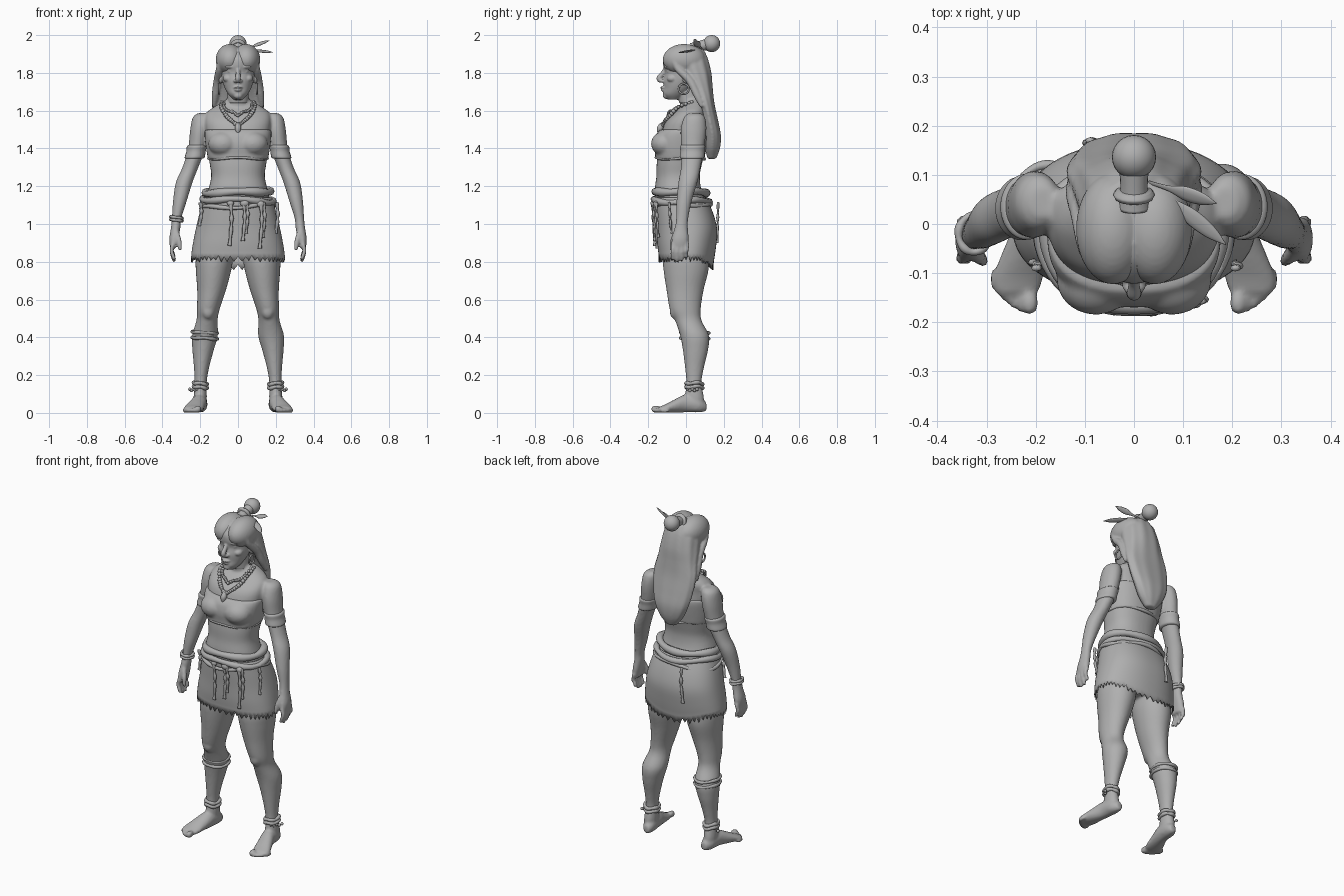
import bpy, bmesh, math, random
from mathutils import Vector, Matrix

random.seed(4)
grey = bpy.data.materials.new("stone_grey")
grey.diffuse_color = (0.43, 0.43, 0.43, 1)


def smooth(rows, k=5, closed=False):
    """Catmull-Rom interpolation of tuples."""
    n, out = len(rows), []
    pick = (lambda i: rows[i % n]) if closed else (lambda i: rows[min(max(i, 0), n - 1)])
    for i in range(n if closed else n - 1):
        p = [pick(i + j) for j in (-1, 0, 1, 2)]
        for s in range(k):
            t = s / k
            out.append(tuple(0.5 * (2 * b + (c - a) * t + (2 * a - 5 * b + 4 * c - d) * t * t
                                    + (3 * b - a - 3 * c + d) * t ** 3) for a, b, c, d in zip(*p)))
    return out if closed else out + [rows[-1]]


def skin(bm, rings, closed=False):
    rings = [[bm.verts.new(p) for p in r] for r in rings]
    n = len(rings[0])
    for a, b in zip(rings, rings[1:] + (rings[:1] if closed else [])):
        for i in range(n):
            bm.faces.new((a[i], a[(i + 1) % n], b[(i + 1) % n], b[i]))
    if not closed:
        bm.faces.new(rings[0])
        bm.faces.new(rings[-1])


def loft(bm, rows, power=2.0, s=1, along_y=False, ripple=0, n=40):
    """Rows are (x, y, z, half width, half depth)."""
    rings = []
    for x, y, z, ra, rb in smooth(rows):
        ring = []
        for i in range(n):
            a = math.tau * i / n
            m = 1 + ripple * math.cos(10 * a)
            c, d = [math.copysign(abs(f(a)) ** (2 / power), f(a)) * m for f in (math.cos, math.sin)]
            ring.append((s * (x + ra * c), y, z + rb * d) if along_y else (s * (x + ra * c), y + rb * d, z))
        rings.append(ring)
    skin(bm, rings)


def tube(bm, rows, s=1, closed=False, ref=(0, 0, 1), flat=1.0, n=10, k=5):
    """Rows are (x, y, z, radius)."""
    pts = smooth(rows, k, closed)
    m, rings = len(pts), []
    co = [Vector((s * p[0], p[1], p[2])) for p in pts]
    for i, p in enumerate(co):
        a = co[(i - 1) % m] if closed else co[max(i - 1, 0)]
        b = co[(i + 1) % m] if closed else co[min(i + 1, m - 1)]
        t = (b - a).normalized()
        u = t.cross(Vector(ref)).normalized()
        v = u.cross(t)
        rings.append([p + pts[i][3] * (u * math.cos(w) + v * flat * math.sin(w))
                      for w in (math.tau * j / n for j in range(n))])
    skin(bm, rings, closed)


def ball(bm, c, r, s=1, seg=16):
    r = (r, r, r) if isinstance(r, (int, float)) else r
    m = Matrix.Translation((s * c[0], c[1], c[2])) @ Matrix.Diagonal((*r, 1))
    bmesh.ops.create_uvsphere(bm, u_segments=seg, v_segments=seg // 2 + 2, radius=1, matrix=m)


def hoop(bm, x, y, z, rx, ry, r, tilt=0, wave=0, s=1):
    """Horizontal cord round a limb or the waist."""
    tube(bm, [(x + rx * math.cos(a), y + ry * math.sin(a),
               z + tilt * math.cos(a) + wave * math.sin(3 * a), r * (1 + 0.15 * math.sin(5 * a)))
              for a in (math.tau * i / 24 for i in range(24))], s, True, n=8, k=2)


def finish(name, bm, voxel=0, passes=3):
    bmesh.ops.recalc_face_normals(bm, faces=bm.faces)
    me = bpy.data.meshes.new(name)
    bm.to_mesh(me)
    bm.free()
    me.materials.append(grey)
    me.shade_smooth()
    ob = bpy.data.objects.new(name, me)
    bpy.context.collection.objects.link(ob)
    if voxel:
        rm = ob.modifiers.new("fuse", 'REMESH')
        rm.mode, rm.voxel_size, rm.use_smooth_shade = 'VOXEL', voxel, True
        sm = ob.modifiers.new("soften", 'SMOOTH')
        sm.factor, sm.iterations = 0.5, passes
    return ob


# Body: torso, neck, arms, hands, legs and feet fused into one skin
bm = bmesh.new()
loft(bm, [(0, .01, .84, .13, .10), (0, .01, .92, .19, .135), (0, .01, 1.0, .20, .145),
          (0, -.01, 1.08, .182, .138), (0, -.04, 1.17, .16, .125), (0, -.042, 1.25, .142, .115),
          (0, -.035, 1.32, .15, .12), (0, -.02, 1.40, .162, .125), (0, -.01, 1.47, .168, .122),
          (0, 0, 1.54, .175, .108), (0, .025, 1.59, .165, .085), (0, .042, 1.63, .11, .06),
          (0, .04, 1.665, .05, .045)], 2.3)
loft(bm, [(0, .045, 1.58, .075, .07), (0, .025, 1.65, .058, .058), (0, .01, 1.74, .055, .058)])
for s in (-1, 1):
    loft(bm, [(.185, .045, 1.587, .025, .03), (.194, .045, 1.565, .045, .055), (.203, .04, 1.50, .05, .068),
              (.218, .035, 1.40, .046, .06), (.252, .025, 1.30, .042, .052), (.285, .01, 1.22, .044, .05),
              (.308, -.01, 1.12, .036, .04), (.325, -.02, 1.03, .025, .032), (.33, -.025, .98, .025, .035),
              (.34, -.03, .92, .024, .045), (.342, -.035, .875, .018, .042)], s=s)
    for i in range(4):
        y, drop = -.068 + .025 * i, (.01, 0, .004, .022)[i]
        tube(bm, [(.343, y, .90, .012), (.352, y - .003, .86, .011), (.345, y - .004, .825 + drop, .0105),
                  (.335, y - .004, .80 + drop, .009)], s, ref=(0, 1, 0))
    tube(bm, [(.328, -.05, .96, .015), (.312, -.07, .91, .014), (.305, -.078, .86, .01)], s, ref=(0, 1, 0))
    loft(bm, [(.115, .01, .95, .09, .12), (.125, 0, .82, .098, .122), (.13, 0, .75, .093, .118),
              (.14, -.005, .65, .076, .098), (.157, -.004, .55, .06, .082), (.164, .012, .49, .056, .07),
              (.175, .045, .41, .068, .076), (.185, .05, .33, .056, .066), (.193, .045, .24, .04, .05),
              (.198, .042, .16, .032, .04), (.20, .045, .08, .035, .05), (.20, .05, .015, .03, .045)], s=s)
    ball(bm, (.158, -.055, .54), (.035, .032, .045), s)
    loft(bm, [(.192, .108, .032, .018, .022), (.198, .07, .043, .036, .04), (.205, .0, .05, .04, .047),
              (.222, -.06, .036, .047, .035), (.236, -.11, .023, .052, .022), (.24, -.14, .018, .045, .015)],
         s=s, along_y=True)
    for i in range(5):
        r = (.02, .014, .013, .013, .012)[i]
        ball(bm, (.212 + .0175 * i, -.16 + .002 * i + .0025 * i * i, r), (r * .85, .026, r), s)
finish("body", bm, .008, 2)

# Head with simple facial forms
bm = bmesh.new()
loft(bm, [(0, -.065, 1.658, .025, .03), (0, -.058, 1.685, .05, .062), (0, -.038, 1.72, .07, .08),
          (0, -.02, 1.76, .083, .1), (0, -.012, 1.80, .088, .1), (0, -.012, 1.84, .09, .109),
          (0, -.008, 1.88, .088, .108), (0, 0, 1.92, .068, .08), (0, 0, 1.938, .03, .04)])
loft(bm, [(0, .02, 1.64, .056, .056), (0, .01, 1.72, .052, .056)])
tube(bm, [(0, -.105, 1.83, .01), (0, -.122, 1.80, .012), (0, -.142, 1.772, .015), (0, -.13, 1.755, .013)], ref=(0, 1, 0))
ball(bm, (0, -.112, 1.722), (.026, .026, .008))
ball(bm, (0, -.11, 1.709), (.022, .025, .008))
ball(bm, (0, -.105, 1.68), (.024, .018, .018))
for s in (-1, 1):
    ball(bm, (.013, -.125, 1.757), (.011, .014, .009), s)
    ball(bm, (.04, -.093, 1.832), (.034, .024, .01), s)
    ball(bm, (.037, -.088, 1.808), (.019, .015, .010), s)
    ball(bm, (.052, -.072, 1.77), (.028, .03, .022), s)
    ball(bm, (.092, .0, 1.775), (.012, .02, .032), s)
finish("head", bm, .0045, 2)

# Hair: parted crown, side locks and long fall down the back
bm = bmesh.new()
loft(bm, [(0, .03, 1.93, .06, .06), (0, .025, 1.88, .10, .09), (0, .05, 1.80, .114, .085),
          (0, .08, 1.72, .124, .062), (0, .105, 1.64, .136, .046), (0, .125, 1.55, .128, .045),
          (0, .14, 1.47, .108, .045), (0, .14, 1.40, .075, .04), (0, .137, 1.345, .03, .022)], 2.2, ripple=.02, n=80)
for s in (-1, 1):
    ball(bm, (.043, -.01, 1.87), (.075, .113, .083), s, 32)
    tube(bm, [(.085, -.065, 1.88, .022), (.098, -.04, 1.82, .02), (.108, .02, 1.76, .022),
              (.12, .06, 1.68, .02), (.128, .085, 1.62, .01)], s, ref=(0, 1, 0))
finish("hair", bm, .007, 2)

# Top bun with its tie
bm = bmesh.new()
ball(bm, (0, .136, 1.955), .045, seg=24)
tube(bm, [(0, .035, 1.925, .035), (0, .07, 1.94, .028), (0, .11, 1.95, .03)], n=20)
tube(bm, [(0, .052, 1.937, .038), (0, .06, 1.94, .042), (0, .068, 1.943, .036)], n=20)
finish("hair_bun", bm)

# Two feathers
bm = bmesh.new()
for tip in ((.168, .042, 1.972), (.187, -.042, 1.908)):
    base, tip = Vector((.03, .085, 1.925)), Vector(tip)
    tube(bm, [(*base.lerp(tip, t), r) for t, r in ((0, .004), (.3, .007), (.55, .017), (.8, .014), (1, .001))],
         ref=(.2, -.5, .8), flat=.3)
finish("feathers", bm)

# Hoop earrings
bm = bmesh.new()
for s in (-1, 1):
    tube(bm, [(.1, -.012 + .027 * math.cos(a), 1.715 + .027 * math.sin(a), .005)
              for a in (math.tau * i / 12 for i in range(12))], s, True, ref=(1, 0, 0), n=8, k=3)
finish("earrings", bm)

# Beaded necklaces with a pendant
bm = bmesh.new()
for low, w, r in ((1.525, .085, .011), (1.575, .07, .009)):
    f = low - 1.525
    half = [(w, .03, 1.645), (w + .005, -.04, 1.62), (w * .75, -.085 + f * .3, 1.575 + f * .5),
            (w * .35, -.113 + f * .5, low + .018)]
    path = smooth(half + [(0, -.122 + f * .55, low)] + [(-x, y, z) for x, y, z in half[::-1]], 4)
    for p in path:
        ball(bm, p, r * random.uniform(.8, 1.15), seg=10)
tube(bm, [(0, -.125, 1.53, .012), (0, -.138, 1.505, .017), (0, -.145, 1.475, .005)], ref=(0, 1, 0))
finish("necklaces", bm)

# Chest wrap
bm = bmesh.new()
loft(bm, [(0, -.032, 1.343, .158, .13), (0, -.031, 1.37, .164, .133), (0, -.03, 1.42, .172, .14),
          (0, -.022, 1.47, .177, .138), (0, -.012, 1.50, .176, .125)], 2.4)
for s in (-1, 1):
    ball(bm, (.078, -.112, 1.425), (.08, .073, .066), s, 24)
finish("chest_wrap", bm, .008, 3)
bm = bmesh.new()
hoop(bm, 0, -.032, 1.348, .155, .128, .008, 0, .004)
finish("chest_wrap_hem", bm)

# Cloth bands on arms, wrist, calf and ankles
bm = bmesh.new()
for s in (-1, 1):
    loft(bm, [(.232, .032, 1.347, .048, .06), (.229, .032, 1.355, .053, .065), (.222, .034, 1.385, .051, .064),
              (.218, .035, 1.41, .053, .067), (.216, .035, 1.418, .047, .06)], s=s)
    for z in (.135, .155):
        hoop(bm, .199, .043, z, .036, .044, .010, .004, .003, s)
    for i in range(5):
        ball(bm, (.215 + .01 * i, .01 + .012 * i, .125 - .006 * (i % 2)), .009, s, 8)
for z in (1.02, 1.035):
    hoop(bm, .326, -.02, z, .031, .037, .008, .004, 0, -1)
for z in (.395, .425):
    hoop(bm, .176, .045, z, .067, .075, .009, .004, .002, -1)
finish("cloth_bands", bm)

# Skirt with a ragged hem that drops at the back
bm = bmesh.new()
N = 100
rows = smooth([(-.028, 1.14, .18, .135), (-.008, 1.06, .203, .152), (.005, .98, .222, .16),
               (.003, .90, .238, .155), (0, .835, .248, .145)], 4)
grid = []
for j, (cy, z, rx, ry) in enumerate(rows):
    ring = []
    for i in range(N):
        a = math.tau * i / N
        c, d = [math.copysign(abs(v) ** .87, v) for v in (math.cos(a), math.sin(a))]
        drop = .05 * max(0, math.sin(a)) ** 4 * (j / (len(rows) - 1)) ** 2
        if j == len(rows) - 1:
            drop += (.005 if i % 2 else .03) + random.uniform(-.006, .008)
        ring.append(bm.verts.new((rx * c, cy + ry * d, z - drop)))
    grid.append(ring)
for a, b in zip(grid, grid[1:]):
    for i in range(N):
        bm.faces.new((a[i], a[(i + 1) % N], b[(i + 1) % N], b[i]))
skirt = finish("skirt", bm)
so = skirt.modifiers.new("cloth", 'SOLIDIFY')
so.thickness = .008

# Rolled waist belt, cords and hanging strips
bm = bmesh.new()
hoop(bm, 0, -.03, 1.168, .172, .136, .021, .004, .004)
hoop(bm, 0, -.025, 1.125, .188, .148, .017, -.006, .008)
hoop(bm, 0, -.022, 1.095, .195, .152, .011, .012, -.01)
finish("belt", bm)
bm = bmesh.new()
for x, y, lo in ((-.04, -.178, .885), (.03, -.178, .91), (.045, -.176, .95), (.12, -.165, .87),
                 (.135, -.158, .93), (-.2, -.09, .99), (.205, -.09, .95), (-.09, .17, .90)):
    g = .012 if y < 0 else -.005
    steps = [(x + .006 * math.sin(4 * t), y + g * t, 1.115 + (lo - 1.115) * t, .009 + .003 * math.sin(21 * t))
             for t in (i / 8 for i in range(9))]
    tube(bm, steps, ref=(0, 1, 0), flat=.7, n=8, k=3)
ball(bm, (.035, -.172, 1.11), (.024, .016, .02))
ball(bm, (-.04, -.172, 1.11), (.018, .014, .016))
ball(bm, (.12, -.158, 1.105), (.02, .014, .018))
finish("belt_strips", bm)
